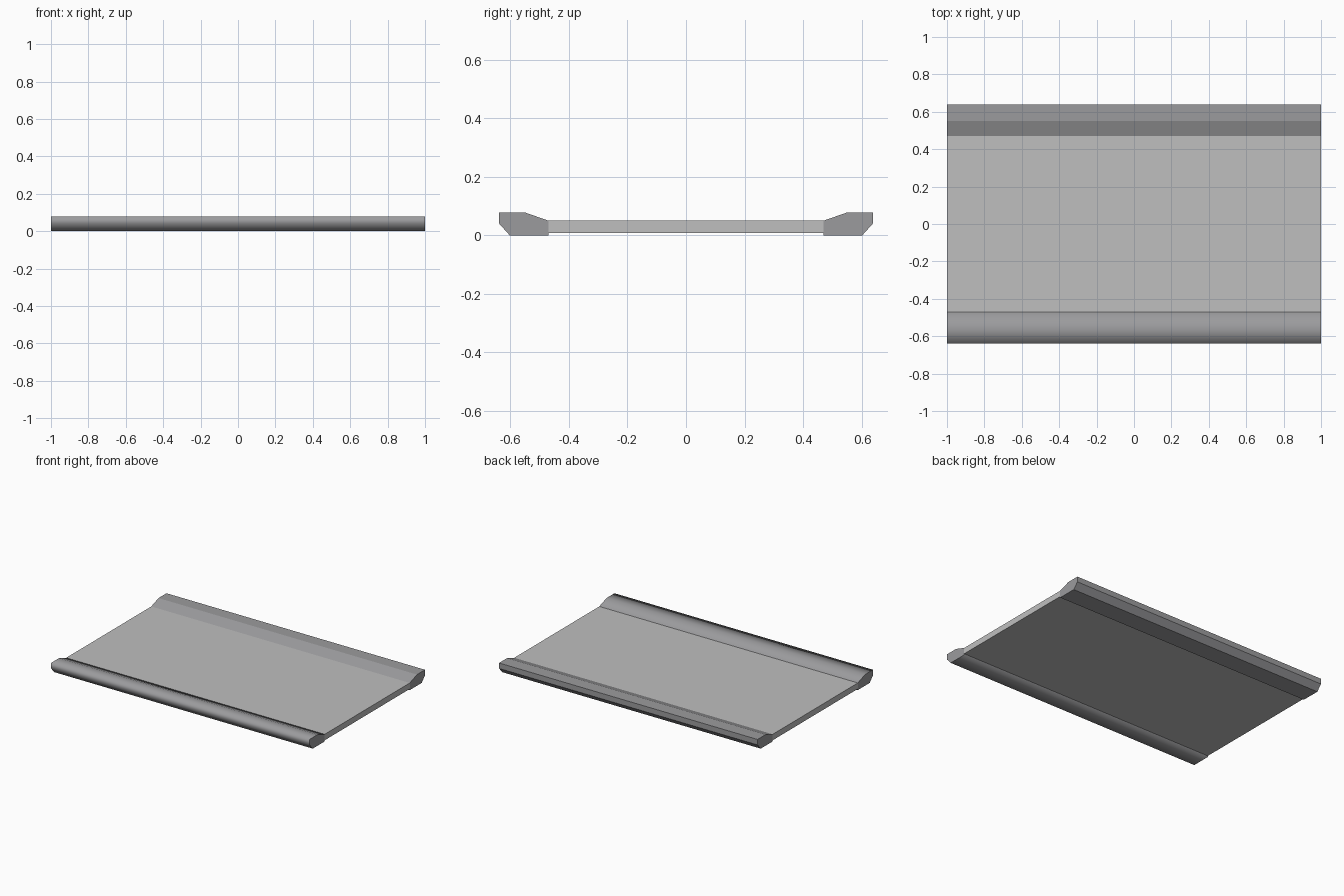
import bpy, bmesh, math

if "Cube" in bpy.data.objects:
    bpy.data.objects.remove(bpy.data.objects["Cube"])

def material(name, value):
    m = bpy.data.materials.new(name)
    m.diffuse_color = (*value, 1)
    m.use_nodes = True
    m.node_tree.nodes["Principled BSDF"].inputs["Base Color"].default_value = m.diffuse_color
    return m

light_grey = material("light grey", (0.52, 0.52, 0.52))
mid_grey = material("mid grey", (0.33, 0.33, 0.34))

def extrude_profile(name, points, mat):
    """Extrude a (y, z) profile along x from -1 to 1."""
    bm = bmesh.new()
    face = bm.faces.new([bm.verts.new((-1, y, z)) for y, z in points])
    ext = bmesh.ops.extrude_face_region(bm, geom=[face], use_keep_orig=True)
    verts = [g for g in ext["geom"] if isinstance(g, bmesh.types.BMVert)]
    bmesh.ops.translate(bm, verts=verts, vec=(2, 0, 0))
    bmesh.ops.recalc_face_normals(bm, faces=bm.faces)
    me = bpy.data.meshes.new(name)
    bm.to_mesh(me)
    bm.free()
    me.materials.append(mat)
    ob = bpy.data.objects.new(name, me)
    bpy.context.collection.objects.link(ob)
    return ob

# Flat deck between the kerbs
extrude_profile("deck", [(-0.47, 0.008), (0.47, 0.008), (0.47, 0.05), (-0.47, 0.05)], light_grey)

# Raised kerbs along both long sides
kerb = [(0.47, 0), (0.602, 0), (0.638, 0.04), (0.638, 0.078), (0.55, 0.078), (0.47, 0.05)]
extrude_profile("back_kerb", kerb, mid_grey)
front = extrude_profile("front_kerb", [(-y, z) for y, z in kerb], mid_grey)

# The front kerb is shaded smooth along its length, with crisp ends
for p in front.data.polygons:
    p.use_smooth = abs(p.normal.x) < 0.5
